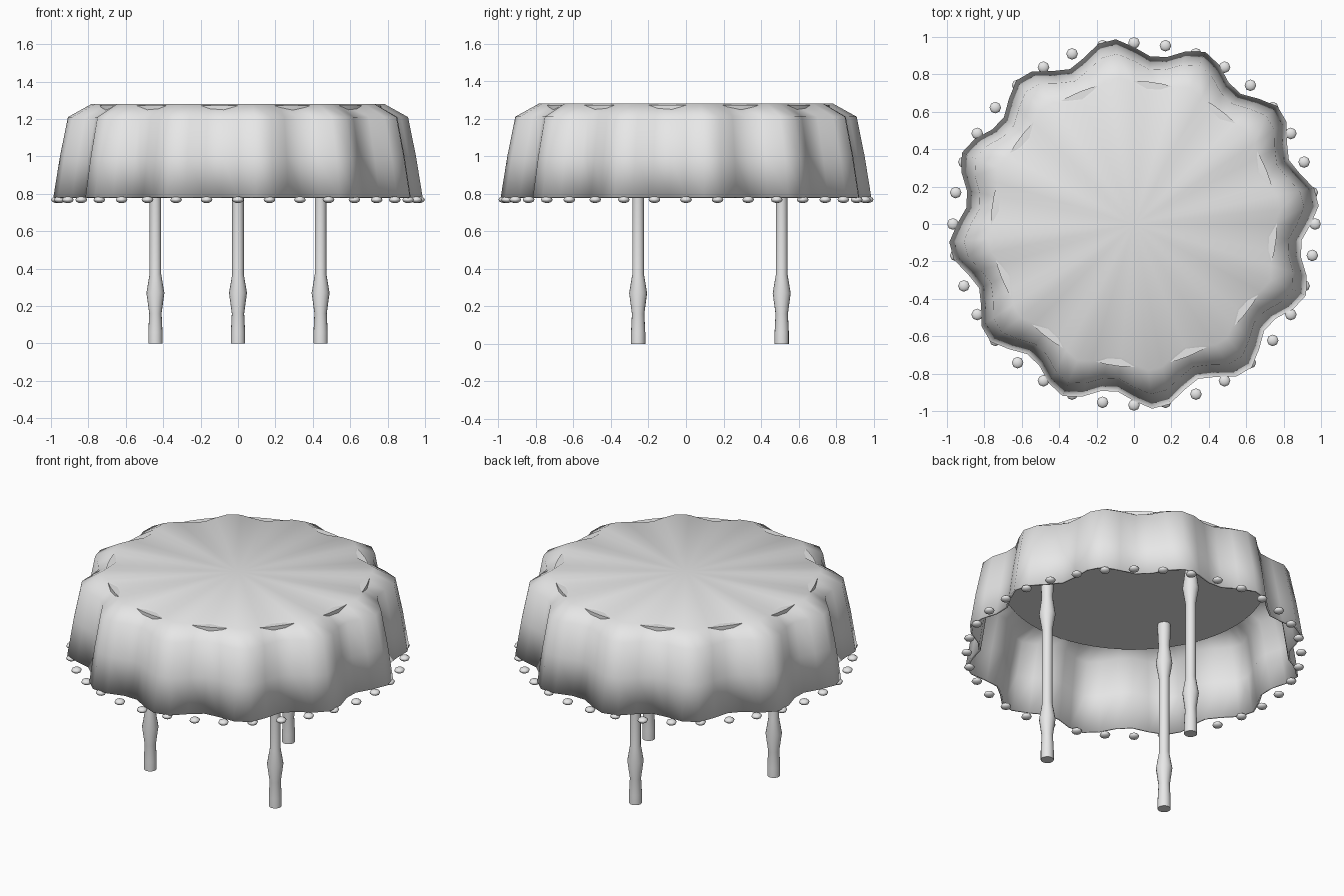
import bpy, bmesh
from math import sin, cos, pi, radians

cube = bpy.data.objects.get("Cube")
if cube:
    bpy.data.objects.remove(cube, do_unlink=True)

gray = bpy.data.materials.new("light_gray")
gray.use_nodes = True
gray.diffuse_color = (0.8, 0.8, 0.8, 1)
gray.node_tree.nodes["Principled BSDF"].inputs["Base Color"].default_value = (0.8, 0.8, 0.8, 1)


def finish(ob, angle):
    """Give an object its colour and smooth shading."""
    ob.data.materials.append(gray)
    bpy.ops.object.select_all(action='DESELECT')
    ob.select_set(True)
    bpy.context.view_layer.objects.active = ob
    bpy.ops.object.shade_smooth_by_angle(angle=radians(angle))
    return ob


def lathe(name, rings, segments, folds=0, cap_bottom=True, smooth=40):
    """Stack rings of (radius, fold depth, height), top first, and cap them."""
    bm = bmesh.new()
    loops = []
    for radius, depth, z in rings:
        loop = []
        for i in range(segments):
            a = 2 * pi * i / segments
            r = radius + depth * sin(folds * a)
            loop.append(bm.verts.new((r * cos(a), r * sin(a), z)))
        loops.append(loop)
    for up, low in zip(loops, loops[1:]):
        for i in range(segments):
            j = (i + 1) % segments
            bm.faces.new((up[i], low[i], low[j], up[j]))
    caps = [loops[0]] + ([loops[-1]] if cap_bottom else [])
    for loop in caps:
        centre = bm.verts.new((0, 0, loop[0].co.z))
        for i in range(segments):
            bm.faces.new((centre, loop[i], loop[(i + 1) % segments]))
    bmesh.ops.recalc_face_normals(bm, faces=bm.faces)
    mesh = bpy.data.meshes.new(name)
    bm.to_mesh(mesh)
    bm.free()
    ob = bpy.data.objects.new(name, mesh)
    bpy.context.collection.objects.link(ob)
    return finish(ob, smooth)


# Draped cloth with twelve folds
cloth = lathe("tablecloth",
              [(0.75, 0.04, 1.28), (0.872, 0.045, 1.21),
               (0.912, 0.048, 1.0), (0.946, 0.05, 0.78)],
              64, folds=12, cap_bottom=False, smooth=70)
# Outward is up on the open shell's top face
if cloth.data.polygons[-1].normal.z < 0:
    cloth.data.flip_normals()
solid = cloth.modifiers.new("thickness", 'SOLIDIFY')
solid.thickness = 0.012
solid.offset = -1

# Round board under the cloth, its rim showing between the folds
lathe("table_top", [(0.765, 0, 1.273), (0.765, 0, 1.23)], 64)

# Three turned legs, the same at both ends
half = [(0.038, 0), (0.038, 0.06), (0.033, 0.16), (0.048, 0.27), (0.031, 0.37)]
length = 1.24
profile = [(r, 0, length - z) for r, z in half] + [(r, 0, z) for r, z in reversed(half)]
for name, angle in (("back_leg", 90), ("right_leg", 210), ("left_leg", 330)):
    leg = lathe(name, profile, 16)
    leg.location = (0.51 * cos(radians(angle)), 0.51 * sin(radians(angle)), 0)

# Beads along the hem
bead_mesh = None
for i in range(36):
    a = 2 * pi * i / 36
    place = (0.968 * cos(a), 0.968 * sin(a), 0.768)
    if bead_mesh is None:
        bpy.ops.mesh.primitive_uv_sphere_add(segments=8, ring_count=6, radius=0.031)
        bead = bpy.context.object
        bead_mesh = bead.data
        finish(bead, 60)
    else:
        bead = bpy.data.objects.new("hem_bead", bead_mesh)
        bpy.context.collection.objects.link(bead)
    bead.name = "hem_bead"
    bead.location = place
    bead.scale.z = 0.58
